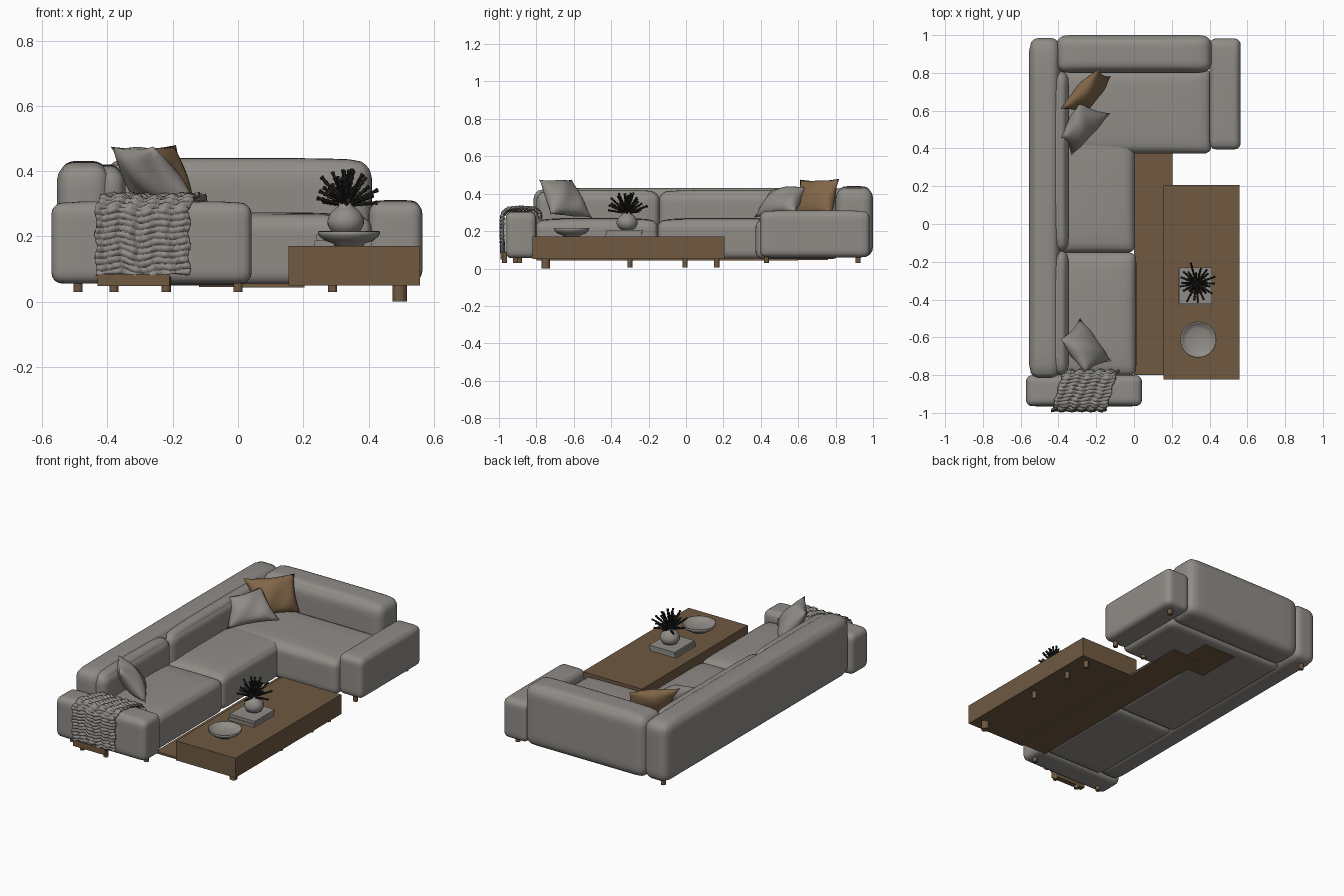
import bpy, bmesh, math, random
from mathutils import Vector, Matrix

if "Cube" in bpy.data.objects:
    bpy.data.objects.remove(bpy.data.objects["Cube"])

random.seed(4)


def material(name, rgb):
    m = bpy.data.materials.new(name)
    m.diffuse_color = (*rgb, 1)
    m.use_nodes = True
    m.node_tree.nodes["Principled BSDF"].inputs["Base Color"].default_value = m.diffuse_color
    return m


FABRIC = material("warm grey fabric", (0.28, 0.265, 0.245))
WOOD = material("brown wood", (0.16, 0.10, 0.055))
TAN = material("tan fabric", (0.22, 0.135, 0.065))
DARK = material("dark twig", (0.018, 0.016, 0.014))


def finish(bm, name, mat, smooth=True):
    bmesh.ops.recalc_face_normals(bm, faces=bm.faces)
    for f in bm.faces:
        f.smooth = smooth
    me = bpy.data.meshes.new(name)
    bm.to_mesh(me)
    bm.free()
    me.materials.append(mat)
    ob = bpy.data.objects.new(name, me)
    bpy.context.collection.objects.link(ob)
    return ob


def box(name, lo, hi, mat):
    bm = bmesh.new()
    bmesh.ops.create_cube(bm, size=1)
    for v in bm.verts:
        v.co = Vector([(a + b) / 2 + c * (b - a) for a, b, c in zip(lo, hi, v.co)])
    return finish(bm, name, mat, False)


def soft_box(name, lo, hi, r, crown=0.0, mat=FABRIC):
    """Upholstered block: rounded box with an optional crowned top."""
    bm = bmesh.new()
    bmesh.ops.create_cube(bm, size=2)
    bmesh.ops.subdivide_edges(bm, edges=bm.edges[:], cuts=15, use_grid_fill=True)
    h = [(b - a) / 2 for a, b in zip(lo, hi)]
    mid = Vector([(a + b) / 2 for a, b in zip(lo, hi)])
    for v in bm.verts:
        t = [math.sin(c * math.pi / 2) for c in v.co]
        p = Vector([a * b for a, b in zip(t, h)])
        core = Vector([max(-(b - r), min(b - r, a)) for a, b in zip(p, h)])
        q = core + (p - core).normalized() * r
        if t[2] > 0:
            q.z += crown * t[2] * (1 - t[0] ** 4) * (1 - t[1] ** 4)
        v.co = mid + q
    return finish(bm, name, mat)


def sheet_faces(bm, rows):
    for a, b in zip(rows, rows[1:]):
        for i in range(len(a) - 1):
            bm.faces.new((a[i], a[i + 1], b[i + 1], b[i]))


def pillow(name, tl, tr, br, bl, mat, thick=0.055, n=16):
    """Scatter cushion spanned between four pointed corners."""
    tl, tr, br, bl = map(Vector, (tl, tr, br, bl))
    normal = (tr - bl).cross(tl - br).normalized()
    centre = (tl + tr + br + bl) / 4
    bm = bmesh.new()
    for side in (1, -1):
        rows = []
        for j in range(n + 1):
            row = []
            for i in range(n + 1):
                u, v = i / n, j / n
                a, b = 2 * u - 1, 2 * v - 1
                p = bl.lerp(br, u).lerp(tl.lerp(tr, u), v)
                p = centre + (p - centre) * (1 - 0.10 * (abs(a) ** 4 * (1 - b * b) + abs(b) ** 4 * (1 - a * a)))
                puff = ((1 - a * a) * (1 - b * b)) ** 0.55
                crease = 1 + 0.10 * math.sin(5 * a + 3 * b)
                row.append(bm.verts.new(p + normal * side * thick * puff * crease))
            rows.append(row)
        sheet_faces(bm, rows)
    bmesh.ops.remove_doubles(bm, verts=bm.verts, dist=0.0005)
    return finish(bm, name, mat)


def lathe(name, profile, x, y, mat, n=32):
    bm = bmesh.new()
    rows = []
    for r, z in profile:
        ring = [bm.verts.new((x + r * math.cos(k * math.tau / n), y + r * math.sin(k * math.tau / n), z))
                for k in range(n)]
        rows.append(ring + ring[:1])
    sheet_faces(bm, rows)
    bm.faces.new(rows[0][:-1])
    bm.faces.new(rows[-1][:-1])
    return finish(bm, name, mat)


def leg(name, x, y, z0, z1, r):
    bm = bmesh.new()
    bmesh.ops.create_cone(bm, cap_ends=True, segments=12, radius1=r, radius2=r, depth=z1 - z0,
                          matrix=Matrix.Translation((x, y, (z0 + z1) / 2)))
    ob = finish(bm, name, WOOD, False)


# Sofa backs and arms
soft_box("long_back", (-0.555, -0.815, 0.06), (-0.39, 0.985, 0.425), 0.055, 0.006)
soft_box("rear_back", (-0.41, 0.80, 0.06), (0.41, 1.0, 0.432), 0.055, 0.008)
soft_box("right_arm", (0.40, 0.395, 0.06), (0.565, 0.982, 0.305), 0.035, 0.006)
soft_box("front_arm", (-0.572, -0.965, 0.055), (0.042, -0.80, 0.302), 0.035, 0.006)

# Back cushions
soft_box("back_cushion_front", (-0.46, -0.80, 0.20), (-0.345, -0.14, 0.41), 0.05, 0.01)
soft_box("back_cushion_rear", (-0.46, -0.145, 0.20), (-0.345, 0.81, 0.41), 0.05, 0.01)

# Seats
soft_box("seat_front", (-0.42, -0.805, 0.05), (0.012, -0.15, 0.255), 0.04, 0.016)
soft_box("seat_middle", (-0.42, -0.152, 0.05), (0.006, 0.52, 0.255), 0.04, 0.016)
soft_box("seat_corner", (-0.42, 0.372, 0.05), (0.41, 0.82, 0.26), 0.04, 0.014)

# Thin wooden base panels
box("base_panel", (0.0, -0.80, 0.044), (0.203, 0.60, 0.056), WOOD)
box("corner_base_panel", (-0.12, 0.48, 0.045), (0.10, 0.76, 0.055), WOOD)
box("front_base_trim", (-0.43, -0.992, 0.048), (-0.21, -0.96, 0.085), WOOD)

# Sofa legs
for i, (x, y) in enumerate([(-0.49, -0.91), (-0.38, -0.97), (-0.22, -0.97), (0.0, -0.89),
                            (0.50, 0.43), (0.50, 0.92), (-0.49, 0.92), (0.29, 0.43)]):
    leg(f"sofa_leg_{i}", x, y, 0.03, 0.075, 0.014)

# Coffee table
box("coffee_table", (0.155, -0.822, 0.05), (0.558, 0.207, 0.17), WOOD)
for i, (x, y, r) in enumerate([(0.495, -0.75, 0.022), (0.50, -0.30, 0.013),
                               (0.50, -0.005, 0.013), (0.50, 0.165, 0.014)]):
    leg(f"table_leg_{i}", x, y, 0.0 if i == 0 else 0.006, 0.055, r)

# Books, vase and bowl
box("book_lower", (0.235, -0.43, 0.17), (0.41, -0.235, 0.188), FABRIC)
box("book_upper", (0.24, -0.424, 0.19), (0.412, -0.23, 0.206), FABRIC)
box("book_gap", (0.242, -0.422, 0.187), (0.405, -0.24, 0.191), FABRIC)
lathe("vase", [(0.025, 0.205), (0.045, 0.216), (0.055, 0.235), (0.056, 0.25), (0.048, 0.27), (0.032, 0.286),
               (0.022, 0.292), (0.022, 0.302), (0.016, 0.302), (0.014, 0.285)], 0.33, -0.315, FABRIC)
lathe("bowl", [(0.045, 0.17), (0.048, 0.178), (0.075, 0.187), (0.092, 0.202), (0.096, 0.215), (0.091, 0.216),
               (0.083, 0.202), (0.06, 0.193), (0.01, 0.19)], 0.34, -0.612, FABRIC)

# Knotted twigs fanning from the vase
bm = bmesh.new()
for k in range(30):
    ang = k * 2.39996
    elev = math.radians(5 + 80 * (k / 29) ** 1.1)
    d = Vector((math.cos(ang) * math.cos(elev), math.sin(ang) * math.cos(elev), math.sin(elev)))
    length = random.uniform(0.09, 0.122)
    start = Vector((0.33, -0.315, 0.295))
    rot = d.to_track_quat('Z', 'Y').to_matrix().to_4x4()
    for s in range(6):
        c = start + d * length * (s + 0.5) / 6
        bmesh.ops.create_cone(bm, cap_ends=True, segments=6, radius1=0.004, radius2=0.0072,
                              depth=length / 6, matrix=Matrix.Translation(c) @ rot)
finish(bm, "twigs", DARK, False)

# Scatter cushions
pillow("cushion_front", (-0.39, -0.61, 0.475), (-0.26, -0.785, 0.475),
       (-0.12, -0.725, 0.29), (-0.285, -0.50, 0.27), FABRIC)
pillow("cushion_corner_grey", (-0.29, 0.645, 0.44), (-0.385, 0.46, 0.42),
       (-0.33, 0.365, 0.275), (-0.125, 0.585, 0.30), FABRIC)
pillow("cushion_corner_tan", (-0.19, 0.82, 0.48), (-0.39, 0.61, 0.475),
       (-0.27, 0.58, 0.28), (-0.125, 0.78, 0.275), TAN, 0.05)

# Knitted throw draped over the front arm
path = [Vector(p) for p in [(-0.98, 0.08), (-0.984, 0.20), (-0.982, 0.285), (-0.955, 0.316),
                            (-0.88, 0.322), (-0.81, 0.318), (-0.785, 0.30), (-0.778, 0.265)]]
seg = [(b - a).length for a, b in zip(path, path[1:])]
bm = bmesh.new()
rows, NX, NS = [], 72, 110
for j in range(NS + 1):
    dist, i = sum(seg) * j / NS, 0
    while i < len(seg) - 1 and dist > seg[i]:
        dist -= seg[i]
        i += 1
    a, b = path[i], path[i + 1]
    p = a.lerp(b, min(1, dist / seg[i]))
    t = (b - a).normalized()
    nrm = Vector((-t.y, t.x))
    s = j / NS
    shift = 0.07 * max(0, s - 0.45) / 0.55
    row = []
    for k in range(NX + 1):
        u = k / NX
        fold = 0.006 * math.sin(u * 34 + 2 * math.sin(s * 5))
        knit = 0.0035 * math.sin(s * 150 + 1.5 * math.sin(u * 17)) + random.uniform(-0.002, 0.002)
        q = p + nrm * (fold + knit)
        x = -0.435 + shift + 0.285 * u + 0.004 * math.sin(s * 40)
        row.append(bm.verts.new((x, max(q.x, -1.0), q.y + 0.006 * (1 - s) * math.sin(u * 9))))
    rows.append(row)
sheet_faces(bm, rows)
throw = finish(bm, "throw_blanket", FABRIC)
solid = throw.modifiers.new("thickness", 'SOLIDIFY')
solid.thickness = 0.008
solid.offset = 0
